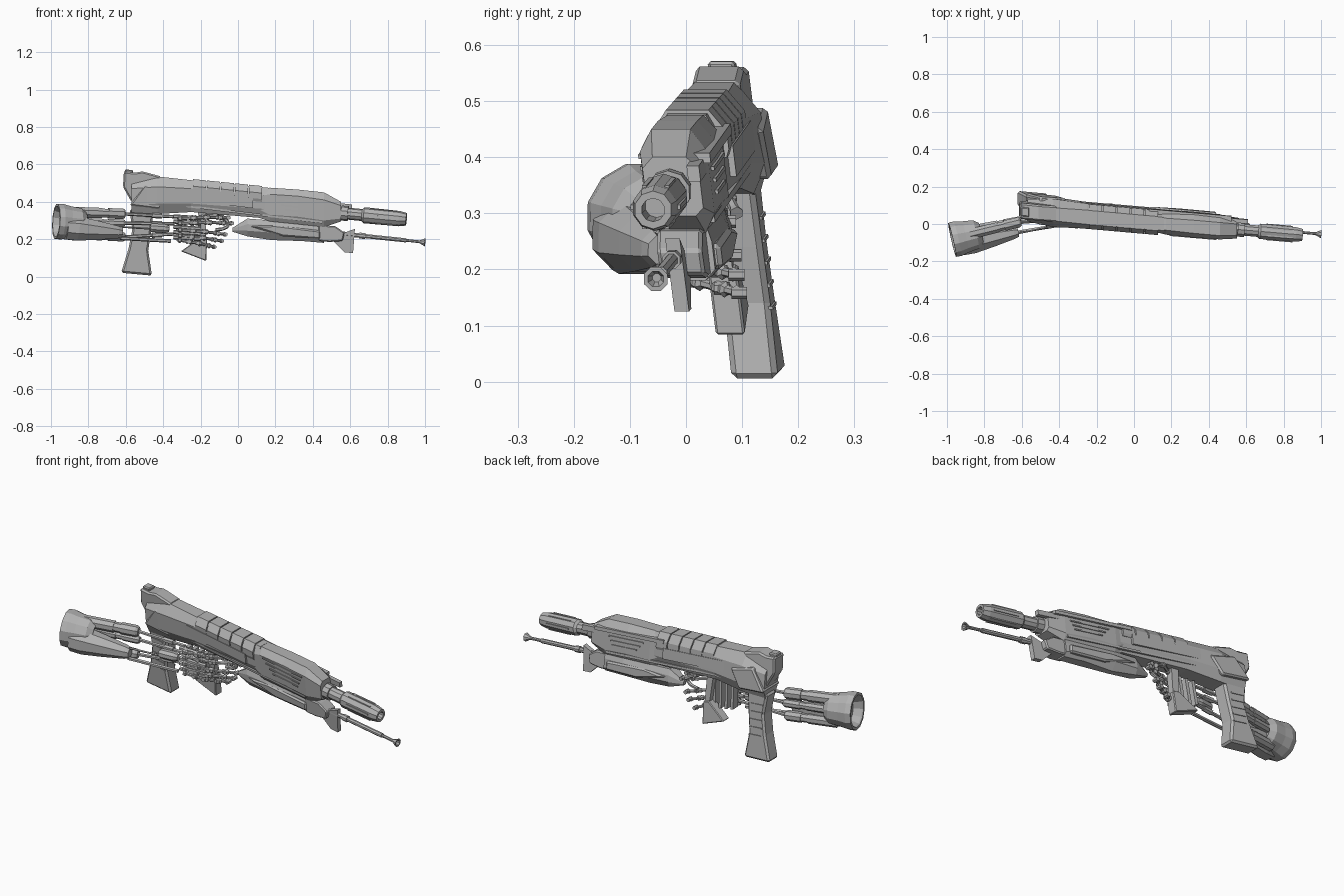
import bpy, bmesh, math
from mathutils import Vector

cube = bpy.data.objects.get("Cube")
if cube:
    bpy.data.objects.remove(cube, do_unlink=True)

grey = bpy.data.materials.new("plain_grey")
grey.use_nodes = True
GREY = (0.45, 0.45, 0.45, 1)
grey.diffuse_color = GREY
grey.node_tree.nodes["Principled BSDF"].inputs["Base Color"].default_value = GREY


def on_gun(x, z, t):
    """Point on the leaning centre plane of the gun, moved sideways by t."""
    return Vector((x, 0.02 - 0.1 * x - 0.12 * (z - 0.4) + t, z))


def skin(name, rings, caps=True):
    """Join equal rings of points into one flat-shaded mesh."""
    bm = bmesh.new()
    loops = [[bm.verts.new(p) for p in ring] for ring in rings]
    n = len(loops[0])
    for a, b in zip(loops, loops[1:]):
        for i in range(n):
            j = (i + 1) % n
            bm.faces.new((a[i], a[j], b[j], b[i]))
    if caps:
        bm.faces.new(loops[0])
        bm.faces.new(loops[-1])
    bmesh.ops.recalc_face_normals(bm, faces=bm.faces[:])
    mesh = bpy.data.meshes.new(name)
    bm.to_mesh(mesh)
    bm.free()
    mesh.materials.append(grey)
    obj = bpy.data.objects.new(name, mesh)
    bpy.context.collection.objects.link(obj)
    return obj


def prism(name, outline, t0, t1, bevel=0):
    """Side outline in x and z, extruded across the gun."""
    obj = skin(name, [[on_gun(x, z, t) for x, z in outline] for t in (t0, t1)])
    if bevel:
        mod = obj.modifiers.new("bevel", 'BEVEL')
        mod.width, mod.segments = bevel, 1
    return obj


def hull(name, stations, shift=0.005):
    """Eight-sided loft: x, four heights, then bottom, middle and top half widths."""
    rings = []
    for x, zb, zl, zh, zt, wb, w, wt in stations:
        right = [(-wb, zb), (-w, zl), (-w, zh), (-wt, zt)]
        left = [(-t, z) for t, z in reversed(right)]
        rings.append([on_gun(x, z, t + shift) for t, z in right + left])
    return skin(name, rings)


def lathe(name, start, end, profile, sides=8):
    """Turned part: profile holds (fraction along the axis, radius)."""
    start, end = Vector(start), Vector(end)
    turn = (end - start).to_track_quat('Z', 'Y')
    rings = []
    for f, r in profile:
        angles = [(i + 0.5) * math.tau / sides for i in range(sides)]
        rings.append([start.lerp(end, f) + turn @ Vector((r * math.cos(a), r * math.sin(a), 0))
                      for a in angles])
    return skin(name, rings)


def rod(name, start, end, r, sides=8):
    return lathe(name, start, end, [(0, r), (1, r)], sides)


def strip(name, x0, x1, z, height, t0, t1):
    """Thin bar that follows the downward slope of the gun; z is its height at x = 0."""
    a, b = z - 0.12 * x0, z - 0.12 * x1
    return prism(name, [(x0, a), (x1, b), (x1, b + height), (x0, a + height)], t0, t1)


# Receiver and handguard
hull("receiver", [
    (-.57, .33, .38, .47, .50, .04, .06, .035),
    (-.43, .335, .39, .48, .535, .045, .075, .035),
    (-.25, .345, .39, .47, .515, .04, .066, .038),
    (.16, .31, .36, .43, .475, .04, .056, .035)])
hull("handguard", [
    (.11, .315, .36, .43, .47, .035, .052, .03),
    (.17, .295, .33, .44, .475, .04, .06, .032),
    (.32, .28, .32, .43, .465, .04, .062, .035),
    (.46, .265, .30, .41, .45, .04, .06, .035),
    (.55, .295, .31, .38, .40, .035, .05, .03)])

# Raised bands of the top cover
for i in range(5):
    x = -0.24 + i * 0.075
    ends = []
    for e in (x, x + 0.069):
        z = 0.487 - 0.1 * e
        ends.append((e, z - .075, z - .06, z - .028, z + .01, .06, .066, .038))
    hull("cover_band", ends)

# Butt block with its notched rear
prism("butt", [(-.615, .48), (-.57, .40), (-.45, .42), (-.41, .535),
               (-.51, .562), (-.555, .555), (-.61, .562)], -.035, .05, .008)
prism("butt_cap", [(-.61, .50), (-.565, .49), (-.56, .57), (-.605, .572)], -.018, .03, .005)
prism("butt_side_plate", [(-.58, .38), (-.42, .36), (-.36, .45), (-.50, .49)], -.064, .086, .008)

# Pistol grip with grooves
prism("grip", [(-.58, .36), (-.45, .36), (-.465, .24), (-.48, .14), (-.46, .005),
               (-.625, .02), (-.585, .15), (-.565, .25)], -.033, .05, .01)
for i in range(5):
    z = 0.13 + i * 0.04
    strip("grip_groove", -.56, -.485, z - 0.06, .006, -.037, .054)

# Side slots, rails and lower trim on both sides
for side in (-1, 1):
    def sides(inner, outer):
        return sorted((0.005 + side * inner, 0.005 + side * outer))
    for i in range(4):
        strip("vent_slot", .19 + .02 * i, .44 - .01 * i, .45 - .022 * i, .007, *sides(.055, .066))
    strip("receiver_panel", -.34, .08, .375, .055, *sides(.05, .069))
    strip("lower_trim", -.3, .45, .338, .012, *sides(.035, .058))
strip("side_rail", .08, .52, .452, .018, .04, .075)
strip("side_rail_front", .44, .61, .43, .028, .04, .062)

# Barrel with hollow muzzle
b0, b1 = on_gun(.53, .342, -.001), on_gun(.9, .306, 0)
lathe("barrel", b0, b1, [(0, .03), (.06, .03), (.06, .04), (.16, .04), (.16, .032), (.36, .032),
                         (.39, .043), (.9, .041), (1, .034), (1, .021), (.8, .021)], 10)
for i in range(6):
    a = i * math.tau / 6
    off = Vector((0, math.cos(a), math.sin(a))) * 0.04
    rod("muzzle_rib", b0.lerp(b1, .48) + off, b0.lerp(b1, .86) + off, .006, 4)

# Lower rod with flared tip
lathe("cleaning_rod", on_gun(.5, .235, 0), on_gun(1, .183, 0),
      [(0, .013), (.3, .013), (.3, .017), (.36, .017), (.36, .012), (.8, .012), (.8, .008),
       (.94, .008), (1, .023), (1, .015), (.96, .008)], 8)

# Faceted foregrip and front blade
hull("foregrip", [
    (-.03, .24, .247, .255, .26, .008, .012, .008),
    (.05, .215, .245, .28, .31, .022, .04, .03),
    (.18, .195, .235, .275, .30, .015, .048, .035),
    (.34, .19, .225, .26, .285, .025, .045, .035),
    (.46, .18, .20, .25, .28, .022, .042, .035)], .012)
prism("foregrip_side", [(.06, .27), (.24, .215), (.44, .20), (.44, .245), (.2, .275)], -.042, .066, .008)
prism("front_bracket", [(.43, .275), (.52, .27), (.57, .235), (.56, .19), (.49, .185), (.43, .19)],
      -.035, .045, .006)
prism("front_blade", [(.50, .20), (.57, .235), (.625, .255), (.615, .125), (.57, .13)], -.012, .014)

# Trigger bar, wedge and curved guard
prism("trigger_bar", [(-.215, .36), (-.175, .36), (-.17, .19), (-.2, .19)], -.012, .022)
prism("trigger_wedge", [(-.2, .21), (-.165, .20), (-.17, .083), (-.305, .135)], -.022, .03, .004)
guard = [on_gun(-.12 + .07 * math.sin(a), .35 - .1 * math.sin(a * .5), .02)
         for a in [i * math.pi / 5 for i in range(6)]]
for p, q in zip(guard, guard[1:]):
    rod("trigger_guard", p, q, .009, 6)

# Forearm cuff, hollow at the elbow
lathe("forearm_cuff", (-.972, -.085, .295), (-.62, -.004, .275),
      [(.15, .06), (.02, .078), (0, .083), (0, .096), (.08, .098), (.2, .088), (.36, .08),
       (.44, .058), (.4, .045)], 12)
lathe("forearm_shell", (-.92, -.105, .262), (-.62, -.042, .235),
      [(0, .068), (.2, .07), (.55, .055), (.92, .036), (1, .028)], 8)

# Forearm pistons: y and z at the elbow end, then at the front, then radius
for y0, z0, y1, z1, r in ((-.055, .345, .012, .335, .03), (-.03, .295, .022, .285, .022),
                          (-.045, .225, .008, .212, .027)):
    start, end = Vector((-.88, y0, z0)), Vector((-.605, y1, z1))
    lathe("forearm_piston", start, end,
          [(0, r), (.55, r), (.55, r * .85), (.68, r * .85), (.68, r), (.96, r), (1, r * .75)], 8)
    wrist = Vector((-.34, .03, .275 + (z1 - .275) * .75))
    lathe("wrist_rod", end, wrist,
          [(0, .009), (.55, .009), (.55, .014), (.75, .014), (.75, .009), (1, .009)], 6)
rod("wrist_wire", (-.62, -.05, .265), (-.38, 0, .25), .005, 5)
rod("wrist_strut", (-.63, -.045, .205), (-.36, .0, .19), .01, 6)
lathe("wrist_motor", (-.47, -.005, .262), (-.37, .015, .255),
      [(0, .018), (.1, .025), (.8, .025), (1, .018)], 8)

# Palm plates and cross pins
for i in range(4):
    x = -.335 + i * .038
    prism("palm_plate", [(x, .195 - .008 * i), (x + .016, .19 - .008 * i),
                         (x + .026, .325), (x + .01, .33)], -.045, -.005)
for i in range(5):
    z = .2 + i * .028
    rod("palm_pin", (-.345, -.005, z + .01), (-.2, .01, z), .011, 6)

# Jointed fingers: heights of base and tip, tip x, tip y
for zb, zt, xt, yt in ((.31, .315, -.05, .06), (.285, .285, -.03, .075), (.25, .225, -.065, .085),
                       (.22, .19, -.085, .09), (.195, .158, -.125, .095)):
    base, tip = Vector((-.32, -.012, zb)), Vector((xt, yt, zt))
    bend = base.lerp(tip, .55) + Vector((0, -.03, .004))
    path = [base, base.lerp(bend, .55), bend, bend.lerp(tip, .6), tip]
    for p, q in zip(path, path[1:]):
        lathe("finger_segment", p, q,
              [(0, .012), (.2, .015), (.3, .008), (.7, .008), (.8, .013), (1, .01)], 6)
        rod("finger_joint", q - Vector((0, .014, 0)), q + Vector((0, .014, 0)), .011, 6)

# Thumb reaching up behind the receiver
thumb = [Vector(p) for p in ((-.24, .0, .3), (-.18, .04, .325), (-.12, .075, .33), (-.06, .09, .3))]
for p, q in zip(thumb, thumb[1:]):
    lathe("thumb_segment", p, q, [(0, .014), (.25, .014), (.3, .009), (.75, .009), (1, .013)], 6)
